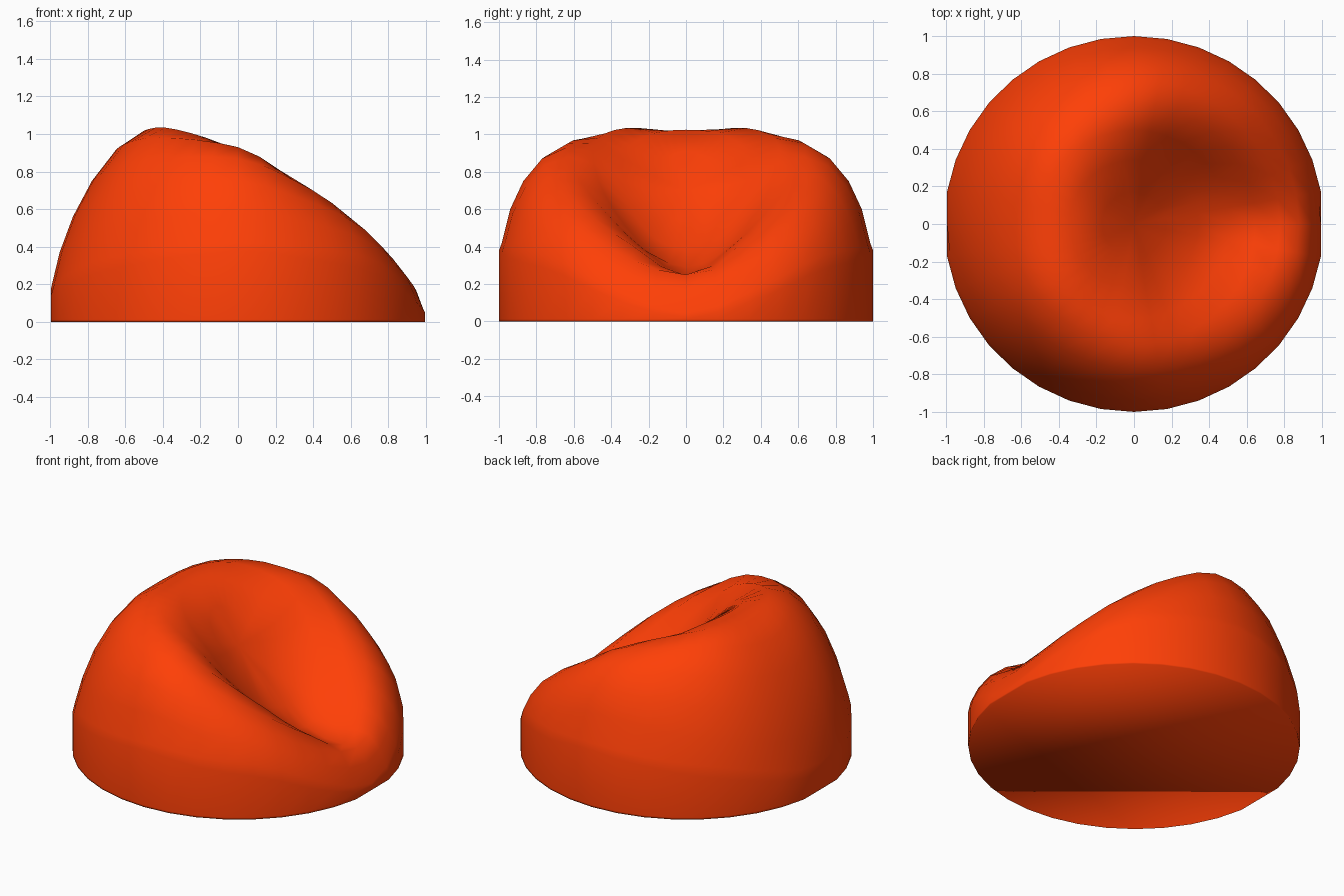
import bpy
import bmesh
import math

if "Cube" in bpy.data.objects:
    bpy.data.objects.remove(bpy.data.objects["Cube"])

SEGMENTS = 36
# ring radii, rim to middle
RADII = [1.0, 0.985, 0.94, 0.87, 0.77, 0.64, 0.5, 0.34, 0.17]
CENTRE_HEIGHT = 0.70
# radial height profiles by angle from the front lip (+x); the other half mirrors
PROFILES = {
    0:    [0.025, 0.045, 0.165, 0.25, 0.245, 0.25, 0.29, 0.39, 0.54],
    22.5: [0.12, 0.17, 0.265, 0.35, 0.41, 0.40, 0.37, 0.42, 0.55],
    45:   [0.27, 0.34, 0.44, 0.53, 0.595, 0.61, 0.55, 0.52, 0.60],
    67.5: [0.33, 0.39, 0.53, 0.655, 0.755, 0.79, 0.74, 0.66, 0.67],
    90:   [0.38, 0.42, 0.60, 0.75, 0.87, 0.93, 0.91, 0.82, 0.75],
    135:  [0.27, 0.34, 0.50, 0.68, 0.85, 0.98, 1.03, 0.98, 0.86],
    180:  [0.13, 0.18, 0.37, 0.56, 0.75, 0.92, 1.015, 1.025, 0.91],
}
ANGLES = sorted(PROFILES)


def height(ring, angle):
    """Smooth cubic interpolation of one ring's height around the bag."""
    a = abs((angle + 180) % 360 - 180)
    vals = [PROFILES[k][ring] for k in ANGLES]
    xs = [-ANGLES[1]] + ANGLES + [360 - ANGLES[-2]]
    ys = [vals[1]] + vals + [vals[-2]]
    i = 1
    while i < len(xs) - 3 and a > xs[i + 1]:
        i += 1
    slope = lambda j: (ys[j + 1] - ys[j - 1]) / (xs[j + 1] - xs[j - 1])
    d = xs[i + 1] - xs[i]
    t = (a - xs[i]) / d
    return ((2*t**3 - 3*t**2 + 1) * ys[i] + (t**3 - 2*t**2 + t) * d * slope(i)
            + (3*t**2 - 2*t**3) * ys[i + 1] + (t**3 - t**2) * d * slope(i + 1))


# beanbag body: floor rings, then rings over the side, rim and seat hollow
bm = bmesh.new()
steps = [360 * s / SEGMENTS for s in range(SEGMENTS)]


def add_ring(radius, z_of):
    """One ring, slightly flattened at its two x ends."""
    ring = []
    for deg in steps:
        a = math.radians(deg)
        x = max(-0.995, min(0.995, 1.01 * radius * math.cos(a)))
        ring.append(bm.verts.new((x, radius * math.sin(a), z_of(deg))))
    return ring


rings = [add_ring(1.0, lambda a: 0.0), add_ring(1.0, lambda a: 0.012)]
for k, r in enumerate(RADII):
    rings.append(add_ring(r, lambda a: height(k, a)))
for low, high in zip(rings, rings[1:]):
    for s in range(SEGMENTS):
        n = (s + 1) % SEGMENTS
        bm.faces.new((low[s], low[n], high[n], high[s]))

# middle of the seat and flat underside
middle = bm.verts.new((0, 0, CENTRE_HEIGHT))
for s in range(SEGMENTS):
    bm.faces.new((rings[-1][s], rings[-1][(s + 1) % SEGMENTS], middle))
bm.faces.new(rings[0][::-1])
for f in bm.faces:
    f.smooth = True

mesh = bpy.data.meshes.new("beanbag_seat")
bm.to_mesh(mesh)
bm.free()
seat = bpy.data.objects.new("beanbag_seat", mesh)
bpy.context.collection.objects.link(seat)

# orange fabric
fabric = bpy.data.materials.new("orange_fabric")
fabric.diffuse_color = (1.0, 0.05, 0.002, 1)
fabric.use_nodes = True
fabric.node_tree.nodes["Principled BSDF"].inputs["Base Color"].default_value = fabric.diffuse_color
mesh.materials.append(fabric)
